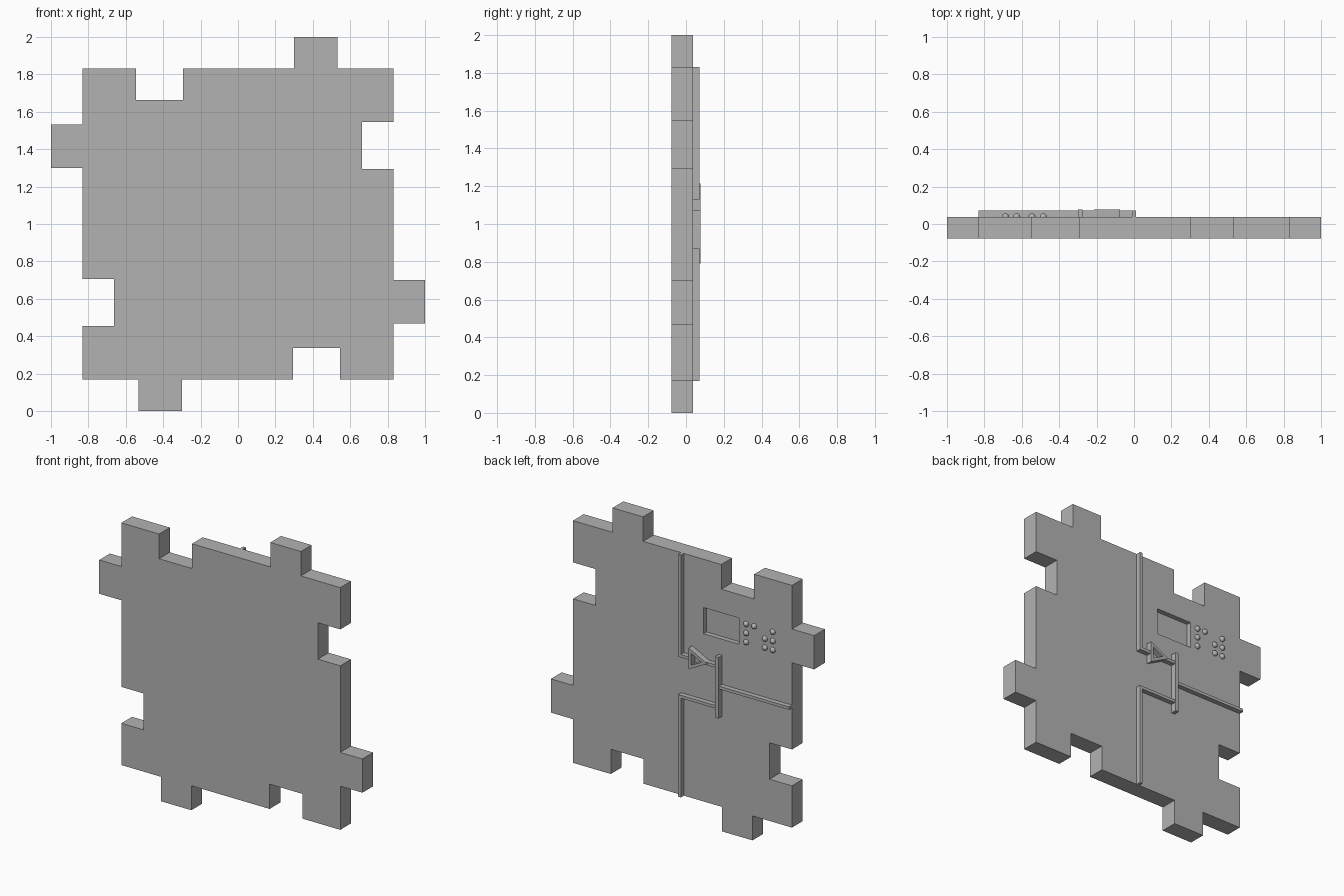
import bpy
import bmesh
from mathutils import Vector

cube = bpy.data.objects.get("Cube")
if cube:
    bpy.data.objects.remove(cube, do_unlink=True)

grey = bpy.data.materials.new("plain grey")
grey.use_nodes = True
colour = (0.45, 0.45, 0.45, 1)
grey.diffuse_color = colour
grey.node_tree.nodes["Principled BSDF"].inputs["Base Color"].default_value = colour

BACK = 0.038          # rear surface of the tile
FRONT = -0.078
LEAD = 0.071          # top of the raised lines
SYMBOL = 0.078        # top of the bar and arrow
CENTRE = Vector((0, 1))


def finish(name, bm):
    bmesh.ops.recalc_face_normals(bm, faces=bm.faces)
    mesh = bpy.data.meshes.new(name)
    bm.to_mesh(mesh)
    bm.free()
    mesh.materials.append(grey)
    obj = bpy.data.objects.new(name, mesh)
    bpy.context.collection.objects.link(obj)
    return obj


def prism(name, outline, y0, y1):
    """Extrude an x-z outline along y."""
    bm = bmesh.new()
    face = bm.faces.new([bm.verts.new((x, y0, z)) for x, z in outline])
    ext = bmesh.ops.extrude_face_region(bm, geom=[face])
    verts = [v for v in ext["geom"] if isinstance(v, bmesh.types.BMVert)]
    bmesh.ops.translate(bm, verts=verts, vec=(0, y1 - y0, 0))
    return finish(name, bm)


def bar(name, x0, x1, z0, z1, top=LEAD):
    return prism(name, [(x0, z0), (x1, z0), (x1, z1), (x0, z1)], BACK - 0.003, top)


def carve(obj, outline, y0, y1):
    cutter = prism("cutter", outline, y0, y1)
    cutter.hide_render = True
    mod = obj.modifiers.new("carve", "BOOLEAN")
    mod.operation = "DIFFERENCE"
    mod.solver = "EXACT"
    mod.object = cutter
    bpy.context.view_layer.objects.active = obj
    bpy.ops.object.modifier_apply(modifier=mod.name)
    bpy.data.objects.remove(cutter, do_unlink=True)


# Interlocking tile: one edge with a notch and a tab, turned four times
edge = [(-0.832, 0.832), (-0.545, 0.832), (-0.545, 0.662), (-0.295, 0.662),
        (-0.295, 0.832), (0.3, 0.832), (0.3, 1), (0.532, 1), (0.532, 0.832)]
outline = []
for turn in range(4):
    outline += [(x, z + CENTRE.y) for x, z in edge]
    edge = [(z, -x) for x, z in edge]
tile = prism("puzzle_tile", outline, FRONT, BACK)

# Sunken label panel on the rear
carve(tile, [(-0.43, 1.32), (-0.16, 1.32), (-0.16, 1.50), (-0.43, 1.50)],
      BACK - 0.033, BACK + 0.1)

# Raised circuit lines
bar("upper_lead", -0.01, 0.01, 1.13, 1.832)
bar("lower_lead", -0.01, 0.01, 0.168, 0.87)
bar("side_lead", -0.832, -0.285, 0.99, 1.01)
bar("lower_branch", -0.285, 0.0, 0.85, 0.87)
bar("upper_branch_outer", -0.08, 0.0, 1.13, 1.15)
bar("upper_branch_inner", -0.285, -0.195, 1.13, 1.15)
bar("symbol_bar", -0.30, -0.275, 0.79, 1.21, SYMBOL)

# Hollow arrow
arrow_outline = [Vector(p) for p in ((-0.075, 1.215), (-0.075, 1.07), (-0.215, 1.142))]
arrow = prism("symbol_arrow", arrow_outline, BACK - 0.003, SYMBOL)
middle = Vector((-0.118, 1.142))
carve(arrow, [middle + (p - middle) * 0.55 for p in arrow_outline], BACK - 0.1, SYMBOL + 0.1)

# Raised touch dots: columns with the rows that are filled
rows = (1.475, 1.412, 1.35)
columns = {-0.485: (0, 1, 2), -0.545: (0,), -0.627: (1, 2), -0.687: (0, 1, 2)}
for x, filled in columns.items():
    for row in filled:
        bpy.ops.mesh.primitive_uv_sphere_add(segments=20, ring_count=12, radius=0.019,
                                             location=(x, BACK, rows[row]))
        dot = bpy.context.object
        dot.name = "touch_dot"
        dot.data.materials.append(grey)
        bpy.ops.object.shade_smooth_by_angle()
